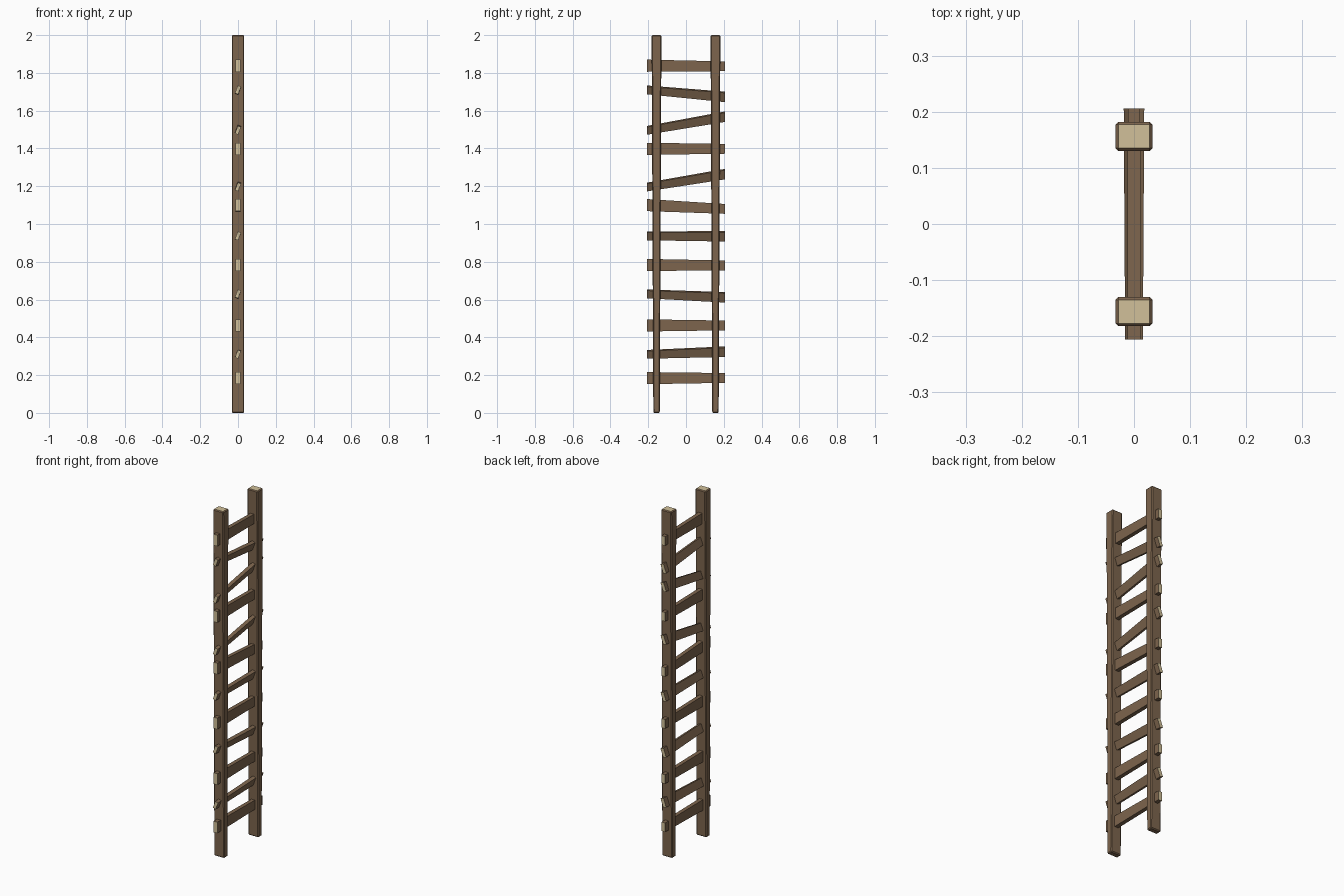
import bpy, bmesh, math
from mathutils import Vector

if "Cube" in bpy.data.objects:
    bpy.data.objects.remove(bpy.data.objects["Cube"])


def make_mat(name, rgb):
    m = bpy.data.materials.new(name)
    m.diffuse_color = (*rgb, 1)
    m.use_nodes = True
    m.node_tree.nodes["Principled BSDF"].inputs["Base Color"].default_value = m.diffuse_color
    return m


BROWN = make_mat("weathered brown wood", (0.205, 0.130, 0.075))
PALE = make_mat("pale cut wood", (0.64, 0.53, 0.32))


def loft_box(name, rings, bevel, is_cut_end):
    """Box between two 4-point rings, bevelled, with pale cut ends."""
    bm = bmesh.new()
    a, b = [[bm.verts.new(p) for p in ring] for ring in rings]
    bm.faces.new(a)
    bm.faces.new(b)
    for i in range(4):
        j = (i + 1) % 4
        bm.faces.new((a[i], a[j], b[j], b[i]))
    bmesh.ops.recalc_face_normals(bm, faces=bm.faces)
    if bevel:
        bmesh.ops.bevel(bm, geom=bm.edges[:], offset=bevel, segments=1,
                        affect='EDGES', profile=0.5)
    bm.normal_update()
    for f in bm.faces:
        f.material_index = 1 if is_cut_end(f.normal) else 0
    me = bpy.data.meshes.new(name)
    bm.to_mesh(me)
    bm.free()
    me.materials.append(BROWN)
    me.materials.append(PALE)
    ob = bpy.data.objects.new(name, me)
    bpy.context.collection.objects.link(ob)


CORNERS = ((-1, -1), (1, -1), (1, 1), (-1, 1))

# Side rails: slightly narrower at the foot, pale sawn top
for side, label in ((-1, "near"), (1, "far")):
    rings = [[Vector((0.033 * u, side * 0.156 + hy * v, z)) for u, v in CORNERS]
             for z, hy in ((0, 0.017), (2, 0.026))]
    loft_box(label + "_side_rail", rings, 0.005, lambda n: n.z > 0.9)

# Rungs: height at the -y end, height at the +y end, rolled or flat
RUNGS = (
    (0.184, 0.185, False), (0.310, 0.324, True), (0.463, 0.463, False),
    (0.630, 0.612, True), (0.783, 0.781, False), (0.937, 0.935, True),
    (1.100, 1.080, False), (1.196, 1.264, True), (1.398, 1.398, False),
    (1.496, 1.568, True), (1.710, 1.673, True), (1.838, 1.835, False),
)
for i, (z0, z1, rolled) in enumerate(RUNGS, 1):
    roll = math.radians(20) if rolled else 0
    c, s = math.cos(roll), math.sin(roll)
    # half width and half height at each end
    ends = ((0.009, 0.0215), (0.010, 0.026)) if rolled else ((0.012, 0.032), (0.011, 0.026))
    rings = []
    for y, z, (w, h) in ((-0.206, z0, ends[0]), (0.206, z1, ends[1])):
        rings.append([Vector((u * w * c + v * h * s, y, z - u * w * s + v * h * c))
                      for u, v in CORNERS])
    loft_box(f"rung_{i}", rings, 0, lambda n: abs(n.y) > 0.9)
